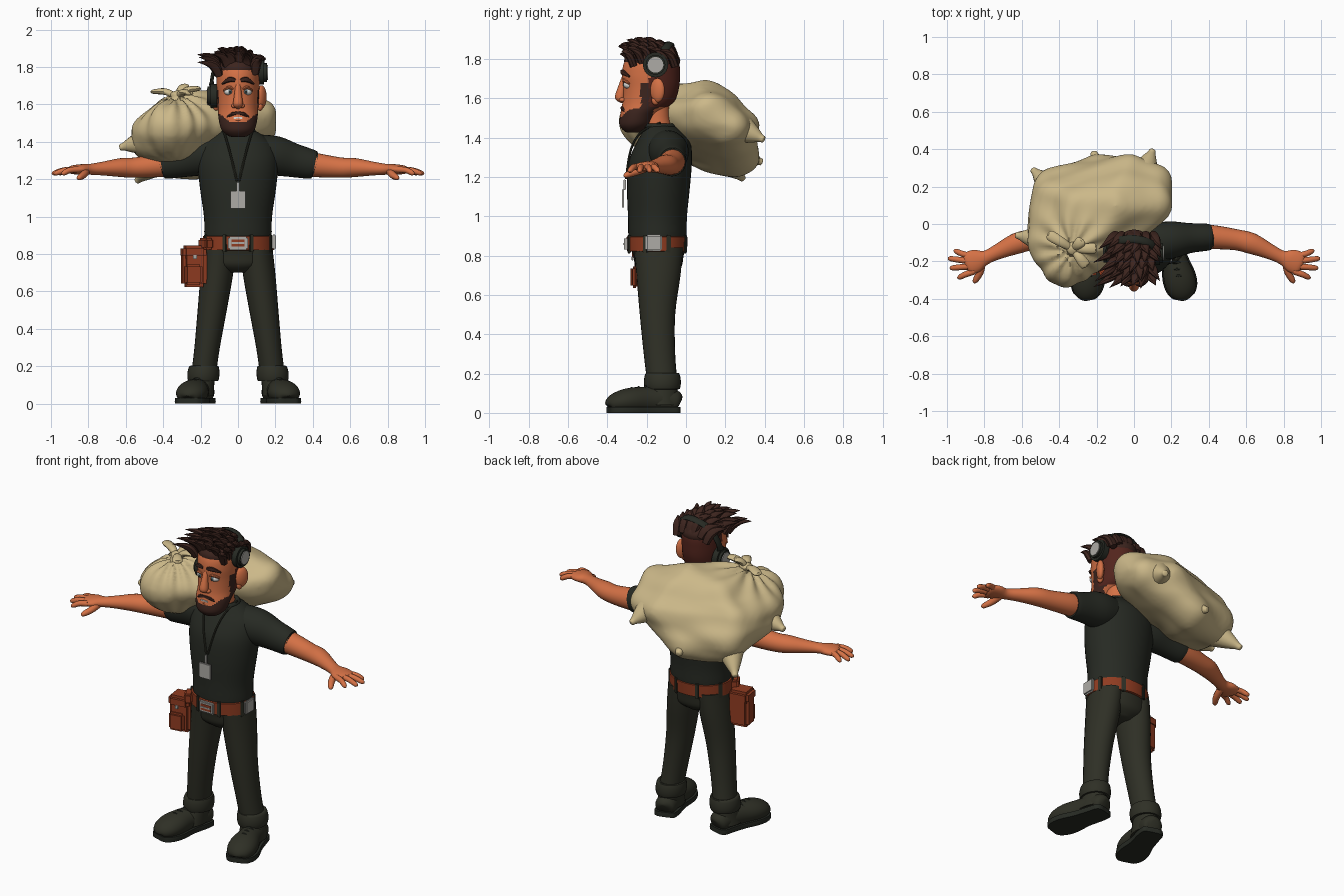
import bpy, bmesh, math, random
from mathutils import Vector, Matrix, noise

random.seed(4)


def material(name, r, g, b):
    m = bpy.data.materials.new(name)
    m.diffuse_color = (r, g, b, 1)
    return m


SKIN = material("skin", .66, .165, .06)
SHIRT = material("dark_shirt", .02, .023, .017)
TROUSER = material("dark_trousers", .028, .029, .019)
SACKCLOTH = material("sackcloth", .60, .48, .25)
HAIR = material("brown_hair", .046, .018, .013)
SCALP = material("red_brown_hair", .085, .018, .012)
LEATHER = material("leather", .28, .045, .015)
METAL = material("metal", .42, .41, .38)
WHITE = material("white", .75, .74, .7)
IRIS = material("grey_blue", .12, .2, .24)


def finish(name, bm, *mats, rule=None, angle=40):
    bmesh.ops.recalc_face_normals(bm, faces=bm.faces)
    if rule:
        for f in bm.faces:
            f.material_index = rule(f.calc_center_median())
    me = bpy.data.meshes.new(name)
    bm.to_mesh(me)
    bm.free()
    for m in mats:
        me.materials.append(m)
    me.shade_smooth()
    me.set_sharp_from_angle(angle=math.radians(angle))
    ob = bpy.data.objects.new(name, me)
    bpy.context.collection.objects.link(ob)
    return ob


def sweep(name, pts, *mats, hint=None, n=16, k=4, clamp=None, rule=None):
    """Loft ellipses (x, y, z, ra, rb) along a smooth path; no hint = level rings."""
    P = [Vector(p if len(p) == 5 else (*p, p[3])) for p in pts]
    row = []
    for i in range(len(P) - 1):
        a, b, c, d = P[max(i - 1, 0)], P[i], P[i + 1], P[min(i + 2, len(P) - 1)]
        for j in range(k):
            t = j / k
            row.append(b + (c - a) * (.5 * t) + (2 * a - 5 * b + 4 * c - d) * (.5 * t * t)
                       + (3 * b - a - 3 * c + d) * (.5 * t ** 3) if k > 1 else b)
    row.append(P[-1])
    bm = bmesh.new()
    rings = []
    for i, q in enumerate(row):
        u, v = Vector((0, 1, 0)), Vector((1, 0, 0))
        if hint:
            t = (row[min(i + 1, len(row) - 1)] - row[max(i - 1, 0)])
            t = Vector(t[:3]).normalized()
            v = t.cross(Vector(hint)).normalized()
            u = v.cross(t)
        ring = []
        for j in range(n):
            w = 2 * math.pi * j / n
            co = Vector(q[:3]) + v * (max(q[3], .001) * math.cos(w)) + u * (max(q[4], .001) * math.sin(w))
            if clamp:
                co.z = min(max(co.z, clamp[0]), clamp[1])
            ring.append(bm.verts.new(co))
        rings.append(ring)
    for a, b in zip(rings, rings[1:]):
        for j in range(n):
            bm.faces.new((a[j], a[j - 1], b[j - 1], b[j]))
    bm.faces.new(rings[0])
    bm.faces.new(rings[-1])
    return finish(name, bm, *mats, rule=rule)


def ball(name, c, r, mat, rot=0):
    bm = bmesh.new()
    m = Matrix.Translation(c) @ Matrix.Rotation(rot, 4, 'Z') @ Matrix.Diagonal((*r, 1))
    bmesh.ops.create_uvsphere(bm, u_segments=24, v_segments=14, radius=1, matrix=m)
    return finish(name, bm, mat)


def box(name, c, s, mat, rot=0, bevel=.008):
    bm = bmesh.new()
    m = Matrix.Translation(c) @ Matrix.Rotation(rot, 4, 'Z') @ Matrix.Diagonal((*s, 1))
    bmesh.ops.create_cube(bm, size=1, matrix=m)
    bmesh.ops.bevel(bm, geom=bm.edges[:], offset=bevel, segments=2, affect='EDGES')
    return finish(name, bm, mat)


def disc(name, c, r, depth, mat, axis='Y'):
    bm = bmesh.new()
    m = Matrix.Translation(c) @ Matrix.Rotation(math.pi / 2, 4, axis)
    bmesh.ops.create_cone(bm, cap_ends=True, segments=24, radius1=r, radius2=r, depth=depth, matrix=m)
    return finish(name, bm, mat)


# Torso, pelvis and neck
sweep("shirt", [(0, -.145, .85, .172, .14), (0, -.145, .9, .18, .148), (0, -.145, 1, .182, .15),
                (0, -.14, 1.15, .203, .16), (0, -.13, 1.28, .215, .16), (0, -.115, 1.37, .20, .138),
                (0, -.12, 1.43, .14, .1), (0, -.135, 1.465, .08, .075)], SHIRT, n=40)
sweep("collar", [(0, -.135, 1.445, .08, .075), (0, -.135, 1.455, .095, .088),
                 (0, -.138, 1.472, .085, .08), (0, -.14, 1.468, .07, .07)], SHIRT, n=32)
sweep("pelvis", [(0, -.14, .7, .06, .07), (0, -.14, .74, .17, .115), (0, -.14, .8, .188, .128),
                 (0, -.145, .87, .176, .145)], TROUSER, n=32)
sweep("neck", [(0, -.125, 1.4, .078, .075), (0, -.15, 1.48, .066, .07), (0, -.16, 1.6, .068, .075)], SKIN, n=24)

# Limbs
for s, side in ((-1, "right"), (1, "left")):
    sweep(side + "_trouser_leg", [(s * .098, -.14, .84, .085, .125), (s * .112, -.14, .7, .087, .112),
          (s * .138, -.145, .5, .078, .09), (s * .165, -.135, .3, .068, .08), (s * .185, -.12, .15, .066, .077)],
          TROUSER, n=24)
    sweep(side + "_cuff", [(s * .185, -.12, .125, .06, .07), (s * .186, -.12, .122, .08, .088),
          (s * .185, -.12, .16, .086, .094), (s * .182, -.12, .2, .078, .086), (s * .182, -.12, .2, .06, .07)],
          TROUSER, n=28, k=3)
    boot = [(s * .18, -.035, .05, .02, .03), (s * .183, -.048, .055, .055, .055), (s * .192, -.1, .065, .063, .065),
            (s * .217, -.19, .065, .066, .068), (s * .24, -.28, .062, .083, .066), (s * .256, -.345, .053, .078, .055),
            (s * .268, -.388, .04, .05, .035), (s * .27, -.395, .035, .015, .01)]
    sweep(side + "_boot", boot, TROUSER, hint=(0, 0, 1), n=24, clamp=(.01, 1))
    sweep(side + "_sole", [(x, y, .01, a + .007, .1) for x, y, z, a, b in boot], SHIRT, hint=(0, 0, 1),
          n=24, clamp=(0, .03))
    sweep(side + "_boot_shaft", [(s * .2, -.14, .04, .07, .1), (s * .193, -.13, .1, .066, .088),
          (s * .186, -.12, .16, .064, .074)], TROUSER, n=24)
    for i in range(3):
        y, z = -.2 - i * .035, .133 - i * .004
        cx = s * (.22 + i * .009)
        sweep(f"{side}_lace_{i}", [(cx - .04, y, z - .02, .007), (cx, y - .006, z, .008), (cx + .04, y, z - .02, .007)],
              SHIRT, hint=(0, 0, 1), n=6)
    sweep(side + "_sleeve", [(s * .1, -.1, 1.34, .1, .1), (s * .2, -.085, 1.325, .1, .105),
          (s * .3, -.075, 1.30, .08, .09), (s * .4, -.07, 1.278, .071, .077), (s * .405, -.07, 1.277, .06, .065)],
          SHIRT, hint=(0, 0, 1), n=28)
    sweep(side + "_arm", [(s * .32, -.07, 1.29, .066, .068), (s * .42, -.07, 1.275, .064, .064),
          (s * .55, -.085, 1.262, .056, .054), (s * .63, -.105, 1.262, .056, .05), (s * .72, -.145, 1.257, .042, .037),
          (s * .79, -.178, 1.253, .037, .029), (s * .84, -.195, 1.253, .06, .027), (s * .885, -.212, 1.25, .06, .023),
          (s * .9, -.218, 1.247, .035, .012)], SKIN, hint=(0, 0, 1), n=24)
    # Fingers spread from the palm
    tips = [(.965, -.145), (.995, -.185), (.985, -.235), (.945, -.285)]
    for i, (x, y) in enumerate(tips):
        bx, by = .875 - i * .007, -.172 - i * .027
        sweep(f"{side}_finger_{i}", [(s * bx, by, 1.252, .017), (s * (bx + x) / 2, (by + y) / 2, 1.248, .016),
              (s * (x - .012), y, 1.232, .013), (s * x, y, 1.227, .002)], SKIN, hint=(0, 0, 1), n=10)
    sweep(side + "_thumb", [(s * .81, -.2, 1.245, .02), (s * .825, -.26, 1.225, .02),
          (s * .85, -.305, 1.208, .014), (s * .856, -.316, 1.204, .002)], SKIN, hint=(0, 0, 1), n=10)


# Head, with beard and back hair coloured by region
def head_rule(c):
    if c.z < 1.505 + .75 * max(0, abs(c.x) - .04) and c.y < -.17:
        return 1
    if c.z > 1.555 and c.y > -.185 or c.z > 1.79:
        return 2
    return 1 if abs(c.x) > .085 and c.y > -.23 and 1.5 < c.z < 1.68 else 0


sweep("head", [(0, -.27, 1.425, .02, .02), (0, -.268, 1.432, .052, .045), (0, -.258, 1.465, .088, .08),
               (0, -.238, 1.52, .103, .095), (0, -.193, 1.58, .108, .13), (0, -.178, 1.65, .112, .142),
               (0, -.178, 1.72, .115, .147), (0, -.175, 1.78, .112, .14), (0, -.17, 1.83, .09, .11),
               (0, -.17, 1.855, .03, .04)], SKIN, HAIR, SCALP, n=64, k=8, rule=head_rule)
sweep("nose", [(0, -.312, 1.71, .014, .014), (0, -.325, 1.66, .019, .02), (0, -.335, 1.61, .026, .026),
               (0, -.332, 1.588, .022, .02), (0, -.325, 1.575, .004, .004)], SKIN, n=16)
box("teeth", (0, -.331, 1.528), (.05, .008, .011), WHITE, bevel=.003)
sweep("lower_lip", [(-.035, -.318, 1.517, .003), (0, -.329, 1.513, .008), (.035, -.318, 1.517, .003)],
      SKIN, hint=(0, 0, 1), n=8)
for s, side in ((-1, "right"), (1, "left")):
    ball(side + "_nostril", (s * .022, -.322, 1.592), (.014, .018, .012), SKIN)
    ball(side + "_eye", (s * .046, -.29, 1.668), (.028, .027, .021), WHITE)
    ball(side + "_iris", (s * .043, -.31, 1.668), (.012, .009, .013), IRIS)
    ball(side + "_pupil", (s * .043, -.3165, 1.668), (.006, .004, .007), SHIRT)
    sweep(side + "_eyelid", [(s * .016, -.309, 1.676, .006), (s * .046, -.315, 1.691, .009),
          (s * .077, -.29, 1.674, .006)], SKIN, hint=(0, 0, 1), n=8)
    sweep(side + "_eyebrow", [(s * .014, -.325, 1.728, .006, .009), (s * .045, -.322, 1.733, .01, .014),
          (s * .085, -.288, 1.71, .005, .005)], HAIR, hint=(0, 0, 1), n=8)
    sweep(side + "_moustache", [(0, -.325, 1.553, .006, .008), (s * .03, -.323, 1.548, .009, .01),
          (s * .06, -.302, 1.525, .009, .01), (s * .07, -.296, 1.495, .006, .01)], HAIR, hint=(0, 0, 1), n=8)
    ball(side + "_ear", (s * .126, -.145, 1.64), (.022, .04, .062), SKIN, -s * .5)
    ball(side + "_ear_lobe", (s * .118, -.155, 1.59), (.016, .02, .025), SKIN)

# Swept hair clumps over a cap
ball("hair_cap", (0, -.172, 1.79), (.116, .143, .075), HAIR)
for i in range(6):
    for j in range(6):
        x, y = -.095 + .038 * i + random.uniform(-.01, .01), -.285 + .042 * j
        z = 1.848 - 4.2 * x * x - 2 * (y + .17) ** 2
        dx = x * .45 - .02 + random.uniform(-.015, .015)
        dy = -.028 - .015 * random.random()
        dz = .045 + .022 * random.random()
        sweep(f"hair_clump_{i}_{j}", [(x, y + .02, z - .025, .022, .02), (x + dx * .3, y, z + dz * .45, .028, .02),
              (x + dx * .8, y + dy * .7, z + dz * .85, .017, .013), (x + dx * 1.5, y + dy * 1.5, z + dz * .95, .001)],
              HAIR, hint=(0, 1, .3), n=8, k=3)

# Tilted headphones
for s, x, z, side in ((-1, -.137, 1.645, "right"), (1, .13, 1.77, "left")):
    disc(side + "_ear_cushion", (x - s * .008, -.155, z), .064, .035, SHIRT)
    disc(side + "_ear_cup", (x + s * .014, -.155, z), .05, .022, SHIRT)
    disc(side + "_cup_plate", (x + s * .026, -.155, z), .04, .008, METAL)
sweep("headband", [(-.14, -.15, 1.66, .022, .01), (-.135, -.12, 1.76, .022, .01), (-.09, -.09, 1.845, .022, .01),
                   (0, -.08, 1.877, .022, .01), (.08, -.1, 1.86, .022, .01), (.13, -.14, 1.8, .022, .01)],
      SHIRT, hint=(.01, .3, 1), n=10)

# Belt with loops and buckles
sweep("belt", [(0, -.147, .82, .17, .13), (0, -.147, .822, .189, .152), (0, -.147, .895, .187, .156),
               (0, -.147, .9, .17, .13)], LEATHER, n=48, k=1)
for i in range(8):
    a = math.pi * (i + .5) / 4
    box(f"belt_loop_{i}", (.188 * math.cos(a), -.147 + .154 * math.sin(a), .858), (.012, .024, .095), TROUSER, a, .004)
box("front_buckle", (0, -.305, .858), (.106, .018, .072), METAL)
box("buckle_opening", (0, -.3145, .858), (.07, .004, .038), LEATHER, bevel=.001)
box("buckle_prong", (0, -.317, .858), (.07, .006, .01), METAL, bevel=.002)
box("hip_buckle", (.192, -.165, .865), (.02, .085, .085), METAL)

# Hip pouch
box("pouch_body", (-.235, -.205, .725), (.13, .1, .2), LEATHER, .15, .018)
box("pouch_flap", (-.238, -.208, .81), (.128, .118, .07), LEATHER, .15, .016)
box("pouch_pocket", (-.238, -.262, .69), (.095, .03, .11), LEATHER, .15, .012)
box("pouch_clasp", (-.23, -.272, .785), (.022, .008, .022), METAL, .15, .003)
box("pouch_strap", (-.172, -.235, .855), (.05, .09, .06), LEATHER, .5, .01)

# Neck cord with tag
for s, side in ((-1, "right"), (1, "left")):
    sweep(side + "_cord", [(s * .085, -.13, 1.475, .006), (s * .068, -.225, 1.43, .006), (s * .042, -.28, 1.34, .006),
          (s * .006, -.305, 1.19, .006)], TROUSER, hint=(0, 1, 0), n=8)
box("tag_clip", (0, -.312, 1.16), (.016, .014, .055), METAL, bevel=.004)
box("name_tag", (0, -.32, 1.09), (.082, .012, .095), METAL, bevel=.004)

# Cloth sack slung over the shoulder
bm = bmesh.new()
for x, y, z, r in [(.1, .1, 1.53, .105), (.09, .21, 1.46, .105), (-.02, .26, 1.44, .11), (-.1, .1, 1.59, .105),
                   (-.42, .18, 1.33, .11), (-.2, .25, 1.31, .11), (-.36, -.19, 1.465, .14), (-.46, -.1, 1.43, .115),
                   (-.22, -.13, 1.5, .1), (-.28, .1, 1.56, .1), (-.42, .14, 1.45, .1)]:
    bmesh.ops.create_icosphere(bm, subdivisions=3, radius=r, matrix=Matrix.Translation((x, y, z)))
hull = bmesh.ops.convex_hull(bm, input=bm.verts[:])
bmesh.ops.delete(bm, geom=[v for v in bm.verts if not v.link_faces or v in hull["geom_interior"]], context='VERTS')
sack = finish("sack", bm, SACKCLOTH)
mod = sack.modifiers.new("even_mesh", 'REMESH')
mod.mode, mod.voxel_size = 'VOXEL', .014
sack.modifiers.new("soften", 'SMOOTH').iterations = 6
bm = bmesh.new()
bm.from_object(sack, bpy.context.evaluated_depsgraph_get())
bpy.data.objects.remove(sack)
bm.normal_update()
knot = Vector((-.33, -.14, 1.61))
moves = []
for v in bm.verts:
    d = v.co - knot
    pleat = .013 * math.cos(11 * math.atan2(d.y, d.x)) * math.exp(-(d.length / .2) ** 2)
    fold = .022 * noise.noise(Vector((v.co.x * 5, v.co.y * 5, v.co.z * 9)))
    moves.append((v, v.normal * (pleat + fold + .006)))
for v, m in moves:
    v.co += m
finish("sack", bm, SACKCLOTH, angle=80)

# Sack corner tufts and tied neck
for i, (a, b) in enumerate([((.06, .29, 1.44), (.1, .395, 1.39)), ((-.19, .28, 1.31), (-.215, .385, 1.275)),
                            ((-.45, .2, 1.28), (-.54, .29, 1.19)), ((-.5, -.08, 1.4), (-.63, -.06, 1.37))]):
    a, b = Vector(a), Vector(b)
    sweep(f"sack_corner_{i}", [(*a, .075), (*a.lerp(b, .55), .042), (*a.lerp(b, .85), .022), (*b, .016),
          (*a.lerp(b, 1.03), .002)], SACKCLOTH, hint=(.1, .2, 1), n=14)
sweep("sack_neck", [(-.33, -.14, 1.56, .11, .1), (-.33, -.14, 1.605, .05, .045), (-.325, -.135, 1.635, .035, .035),
                    (-.32, -.13, 1.66, .04, .035), (-.32, -.13, 1.675, .01, .01)], SACKCLOTH, n=20)
for i, (x, y, z) in enumerate([(-.45, -.06, 1.668), (-.26, -.22, 1.66), (-.21, -.13, 1.685), (-.28, -.09, 1.7)]):
    c = Vector((-.325, -.135, 1.64))
    t = Vector((x, y, z))
    sweep(f"sack_tie_{i}", [(*c, .016), (*(c.lerp(t, .5) + Vector((0, 0, .014))), .026, .018), (*t, .027, .012),
          (*c.lerp(t, 1.08), .004)], SACKCLOTH, hint=(0, 0, 1), n=12)
